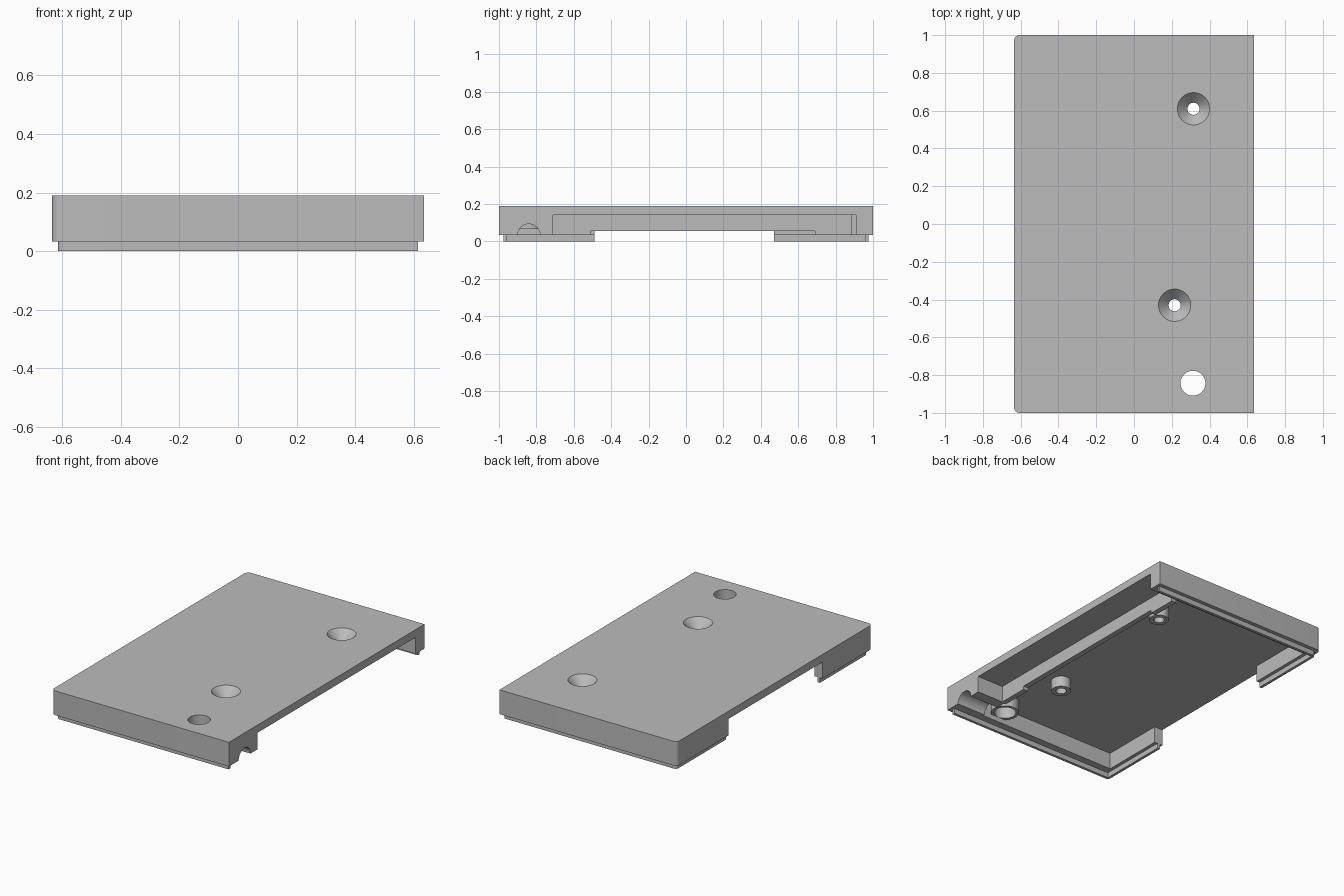
import bpy, bmesh, math
from mathutils import Matrix, Vector

if "Cube" in bpy.data.objects:
    bpy.data.objects.remove(bpy.data.objects["Cube"], do_unlink=True)

grey = bpy.data.materials.new("plain_grey")
grey.use_nodes = True
grey.diffuse_color = (0.5, 0.5, 0.5, 1)
grey.node_tree.nodes["Principled BSDF"].inputs["Base Color"].default_value = grey.diffuse_color

X, Y, TOP = 0.635, 1.0, 0.19      # half width, half length, height
RIM, CEIL = 0.033, 0.14           # wall bottom and underside of the plate
IN_X, IN_Y = -0.575, 0.91         # inner wall faces


def finish(name, bm):
    bmesh.ops.recalc_face_normals(bm, faces=bm.faces)
    mesh = bpy.data.meshes.new(name)
    bm.to_mesh(mesh)
    bm.free()
    mesh.materials.append(grey)
    ob = bpy.data.objects.new(name, mesh)
    bpy.context.collection.objects.link(ob)
    return ob


def box(name, lo, hi):
    bm = bmesh.new()
    lo, hi = Vector(lo), Vector(hi)
    size = Matrix.Diagonal((*(hi - lo), 1))
    bmesh.ops.create_cube(bm, size=1, matrix=Matrix.Translation((lo + hi) / 2) @ size)
    return finish(name, bm)


def slab(name, x0, x1, y, r, z0, z1):
    """Slab with its two -x corners rounded."""
    pts = [(x1, -y), (x1, y)]
    for sign, start in ((1, 90), (-1, 180)):
        for i in range(7):
            a = math.radians(start + 15 * i)
            pts.append((x0 + r + r * math.cos(a), sign * (y - r) + r * math.sin(a)))
    bm = bmesh.new()
    face = bm.faces.new([bm.verts.new((px, py, z0)) for px, py in pts])
    new = bmesh.ops.extrude_face_region(bm, geom=[face])["geom"]
    bmesh.ops.translate(bm, vec=(0, 0, z1 - z0), verts=[v for v in new if isinstance(v, bmesh.types.BMVert)])
    return finish(name, bm)


def cone(name, centre, r_low, r_high, depth, turn=Matrix()):
    bm = bmesh.new()
    bmesh.ops.create_cone(bm, cap_ends=True, segments=48, radius1=r_low, radius2=r_high,
                          depth=depth, matrix=Matrix.Translation(centre) @ turn)
    return finish(name, bm)


def cut(target, cutter):
    cutter.hide_render = True
    mod = target.modifiers.new("cut", "BOOLEAN")
    mod.operation, mod.solver, mod.object = "DIFFERENCE", "EXACT", cutter
    bpy.context.view_layer.objects.active = target
    bpy.ops.object.modifier_apply(modifier=mod.name)
    bpy.data.objects.remove(cutter, do_unlink=True)


def side_gap():
    return box("gap_cutter", (-1, -0.49, -0.1), (IN_X + 0.02, 0.47, CEIL))


# Shell: top plate with end walls, open on the +x side
shell = slab("shell", -X, X, Y, 0.03, RIM, TOP)
cut(shell, box("cavity_cutter", (IN_X, -IN_Y, -0.1), (1, IN_Y, CEIL)))
cut(shell, side_gap())

# Thin locating lip under the walls
lip = slab("locating_lip", -0.615, 0.615, 0.975, 0.02, 0, RIM + 0.001)
cut(lip, box("lip_cutter", (-0.597, -0.957, -0.1), (1, 0.957, 0.1)))
cut(lip, side_gap())

# Inner rail with a shallower middle
rail = box("inner_rail", (0.41, -0.72, RIM), (0.445, 0.885, CEIL + 0.001))
cut(rail, box("rail_cutter", (0, -0.51, -0.1), (1, 0.69, 0.055)))

# Cable block with a half-round channel
block = box("cable_block", (0.425, -IN_Y - 0.001, RIM), (X, -0.71, CEIL + 0.001))
cut(block, cone("channel_cutter", (0.5, -0.84, RIM), 0.06, 0.06, 1, Matrix.Rotation(math.pi / 2, 4, "Y")))

# Screw posts with countersunk holes
posts = []
for name, x, y in (("back_screw_post", 0.315, 0.61), ("front_screw_post", 0.215, -0.43)):
    post = cone(name, (x, y, 0.11), 0.06, 0.06, 0.08)
    posts.append(post)
    for part in (shell, post):
        cut(part, cone("sink_cutter", (x, y, 0.1625), 0.032, 0.0865, 0.057))
        cut(part, cone("hole_cutter", (x, y, 0.1), 0.032, 0.032, 0.3))

# Button tube
tube = cone("button_tube", (0.312, -0.843, 0.105), 0.085, 0.085, 0.08)
for part in (shell, tube):
    cut(part, cone("button_cutter", (0.312, -0.843, 0.1), 0.066, 0.066, 0.3))

# Smooth the round surfaces, keep edges sharp
bpy.ops.object.select_all(action="DESELECT")
for ob in (shell, lip, rail, block, tube, *posts):
    ob.select_set(True)
bpy.context.view_layer.objects.active = shell
bpy.ops.object.shade_smooth_by_angle(angle=math.radians(30))
